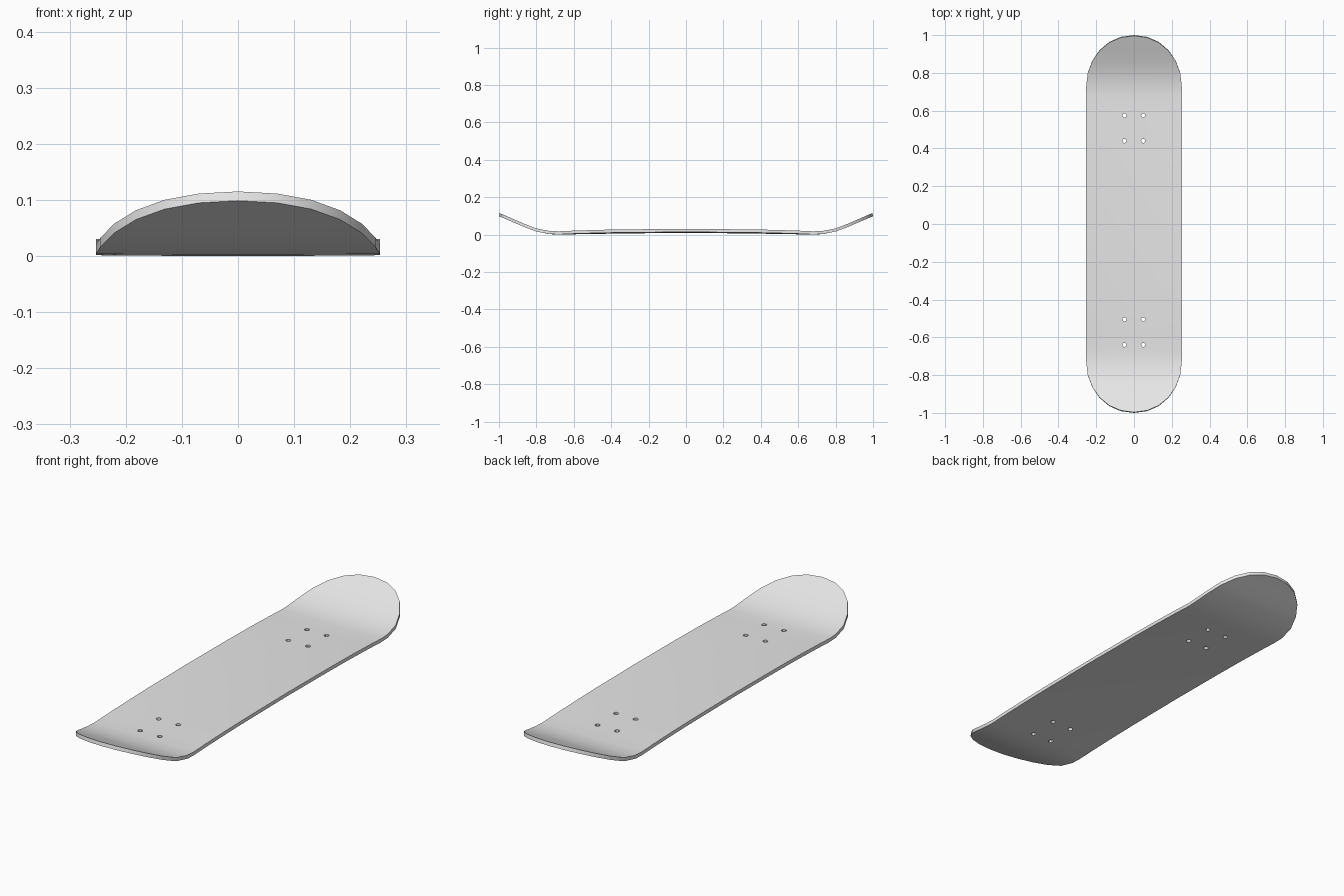
import bpy, bmesh, math
from mathutils import Matrix

if "Cube" in bpy.data.objects:
    bpy.data.objects.remove(bpy.data.objects["Cube"])

HALF_W, STRAIGHT, KICK = 0.253, 0.73, 0.27
THICK, CONCAVE = 0.0165, 0.005

# Underside height along the centre line: |y|, z
PROFILE = [(0, .009), (.3, .007), (.6, .002), (.68, 0), (.73, .003), (.8, .0165),
           (.865, .041), (.92, .0645), (.965, .084), (1, .0985)]


def base_z(y):
    y = min(abs(y), 1)
    for (y0, z0), (y1, z1) in zip(PROFILE, PROFILE[1:]):
        if y <= y1:
            return z0 + (z1 - z0) * (y - y0) / (y1 - y0)
    return PROFILE[-1][1]


def concave(x, y):
    fade = max(0, min(1, (0.75 - abs(y)) / 0.25))
    return CONCAVE * fade * (x / HALF_W) ** 2


# Stations along the deck: straight middle, then rounded ends
half = [(y, HALF_W) for y in (0.15, 0.3, 0.45, 0.6, 0.68)]
for deg in range(0, 90, 15):
    a = math.radians(deg)
    half.append((STRAIGHT + KICK * math.sin(a), HALF_W * math.cos(a) ** 0.95))
stations = [(-y, w) for y, w in reversed(half)] + [(0, HALF_W)] + half
COLS = [-1, -0.75, -0.5, -0.25, 0, 0.25, 0.5, 0.75, 1]

bm = bmesh.new()


def vert(x, y, top):
    z = base_z(y) + concave(x, y) + (THICK if top else 0)
    # end edges stay square to the upturned ends
    lean = max(0, abs(y) - STRAIGHT) / KICK * 0.004 if top else 0
    return bm.verts.new((x, y - math.copysign(lean, y), z))


def skin(top):
    rows = [[vert(w * u, y, top) for u in COLS] for y, w in stations]
    tips = [vert(0, -1, top), vert(0, 1, top)]
    for a, b in zip(rows, rows[1:]):
        for i in range(len(COLS) - 1):
            bm.faces.new((a[i], a[i + 1], b[i + 1], b[i]))
    for tip, row in zip(tips, (rows[0], rows[-1])):
        for i in range(len(COLS) - 1):
            bm.faces.new((tip, row[i], row[i + 1]))
    # closed rim loop
    return ([tips[0]] + [r[-1] for r in rows] + [tips[1]]
            + [r[0] for r in reversed(rows)])


# Deck: top and bottom skins joined by the rim
upper, lower = skin(True), skin(False)
for i in range(len(upper)):
    j = (i + 1) % len(upper)
    bm.faces.new((upper[i], upper[j], lower[j], lower[i]))
bmesh.ops.recalc_face_normals(bm, faces=bm.faces)
mesh = bpy.data.meshes.new("deck")
bm.to_mesh(mesh)
bm.free()
deck = bpy.data.objects.new("deck", mesh)
bpy.context.collection.objects.link(deck)

grey = bpy.data.materials.new("light grey")
grey.diffuse_color = (0.8, 0.8, 0.8, 1)
grey.use_nodes = True
grey.node_tree.nodes["Principled BSDF"].inputs["Base Color"].default_value = grey.diffuse_color
mesh.materials.append(grey)

# Eight truck bolt holes
cut = bmesh.new()
for y in (0.575, 0.44, -0.505, -0.64):
    for x in (-0.051, 0.049):
        bmesh.ops.create_cone(cut, cap_ends=True, segments=12, radius1=0.011,
                              radius2=0.011, depth=0.2,
                              matrix=Matrix.Translation((x, y, 0.02)))
cut_mesh = bpy.data.meshes.new("bolt_holes")
cut.to_mesh(cut_mesh)
cut.free()
cut_mesh.materials.append(grey)
cutter = bpy.data.objects.new("bolt_holes", cut_mesh)
cutter.hide_render = True
bpy.context.collection.objects.link(cutter)

bpy.context.view_layer.objects.active = deck
deck.select_set(True)
mod = deck.modifiers.new("bolt holes", "BOOLEAN")
mod.operation, mod.solver, mod.object = "DIFFERENCE", "EXACT", cutter
bpy.ops.object.modifier_apply(modifier=mod.name)
bpy.data.objects.remove(cutter)
bpy.ops.object.shade_smooth_by_angle(angle=math.radians(30))
